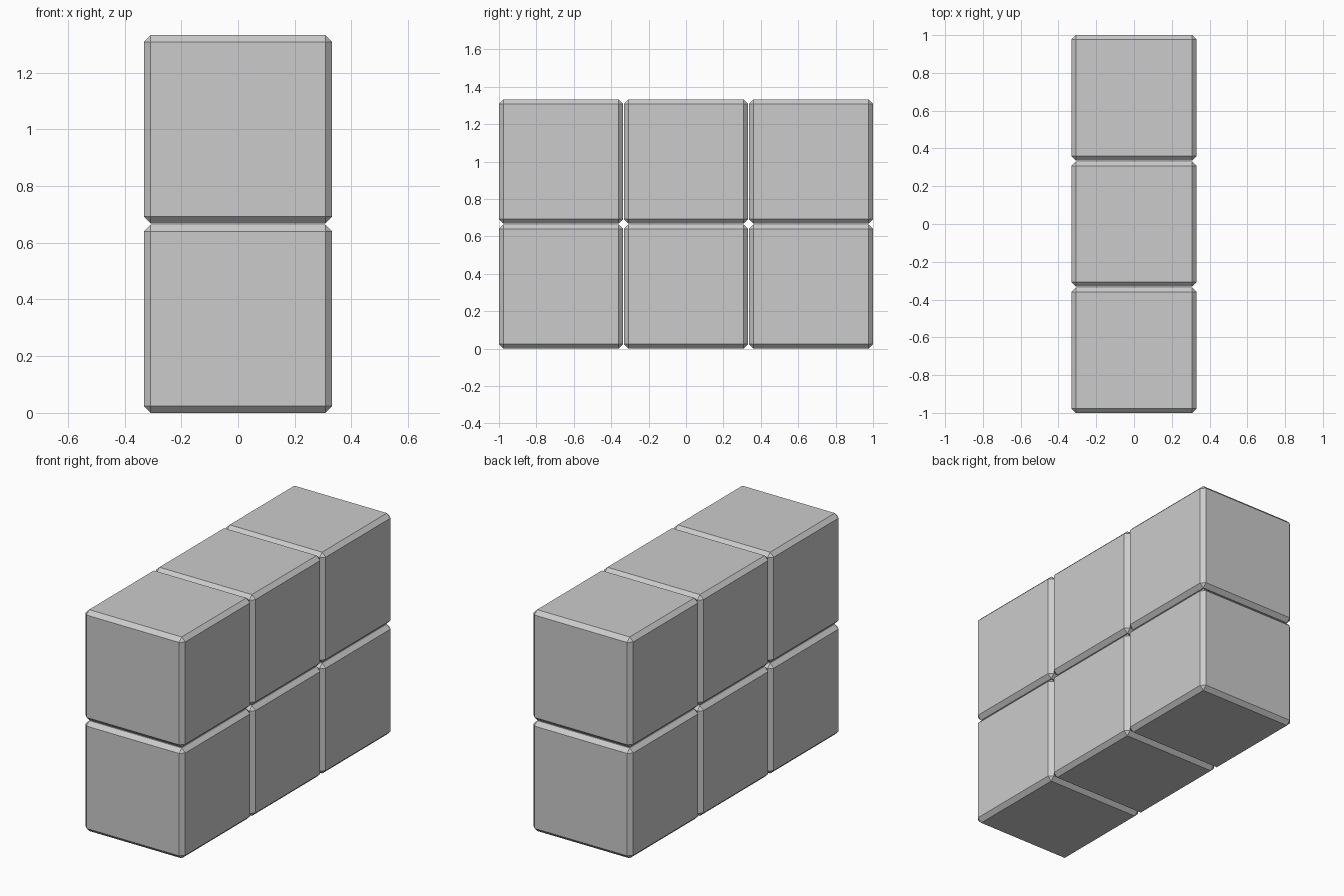
import bpy

if "Cube" in bpy.data.objects:
    bpy.data.objects.remove(bpy.data.objects["Cube"])

SIZE = 0.664      # cube edge
PITCH = 0.668     # centre-to-centre spacing
CHAMFER = 0.024


def chamfered_cube(name, y, z):
    bpy.ops.mesh.primitive_cube_add(size=SIZE, location=(0, y, z))
    cube = bpy.context.object
    cube.name = name
    bevel = cube.modifiers.new("chamfer", 'BEVEL')
    bevel.width = CHAMFER
    bevel.segments = 1
    bevel.limit_method = 'NONE'


# Wall of cubes: three along y, two high
for row, level in enumerate(("lower", "upper")):
    for col, place in enumerate(("front", "middle", "back")):
        chamfered_cube(f"{level}_{place}_block",
                       (col - 1) * PITCH, SIZE / 2 + row * PITCH)
